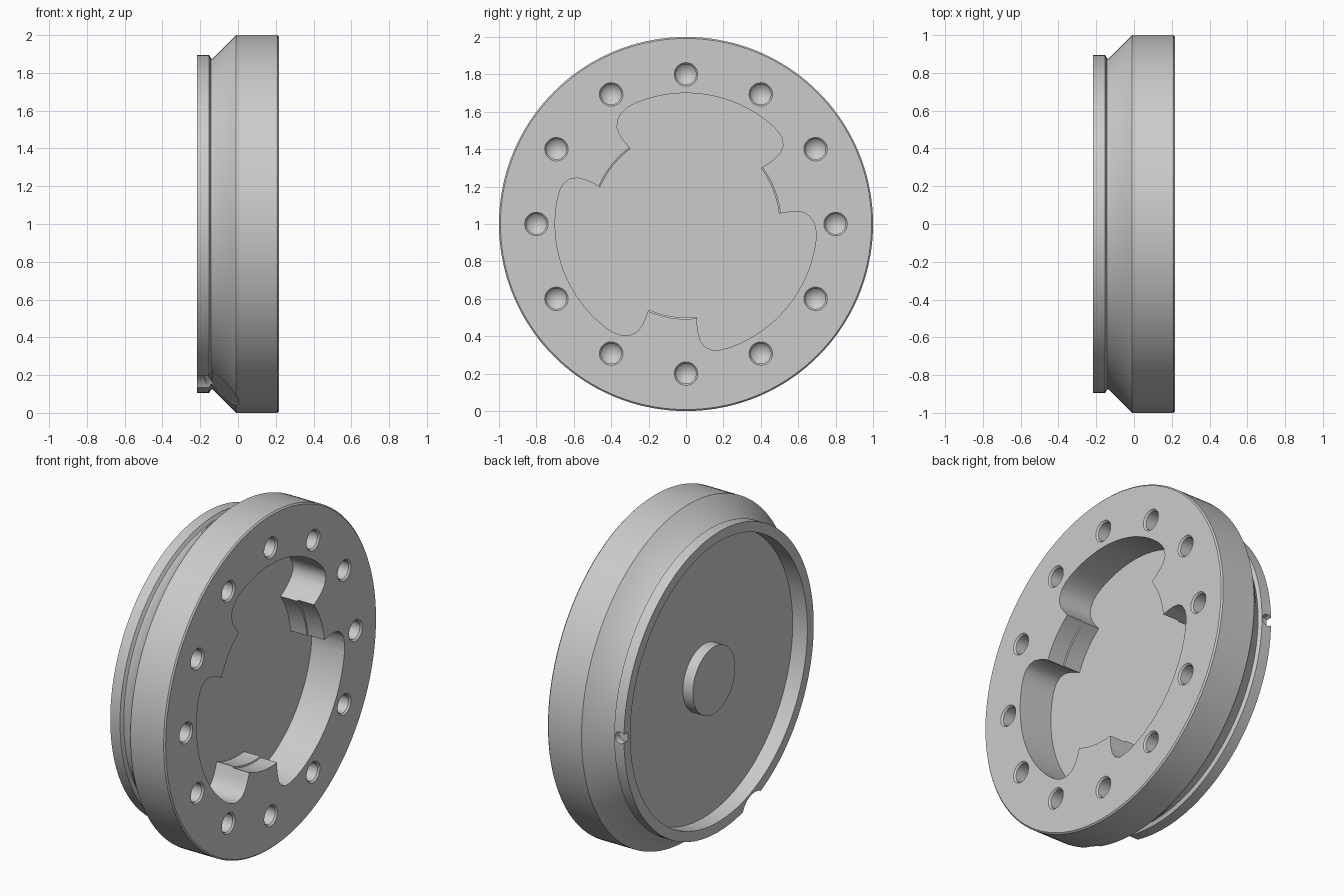
import bpy, bmesh
from math import cos, sin, pi, radians
from mathutils import Vector, Matrix

cube = bpy.data.objects.get("Cube")
if cube:
    bpy.data.objects.remove(cube, do_unlink=True)

CENTRE = Vector((0, 0, 1))
FRONT, BACK = 0.217, -0.217

grey = bpy.data.materials.new("plain_grey")
grey.use_nodes = True
COLOUR = (0.6, 0.6, 0.6, 1)
grey.diffuse_color = COLOUR
grey.node_tree.nodes["Principled BSDF"].inputs["Base Color"].default_value = COLOUR


def polar(x, r, deg):
    """Point at height x along the disc axis, at a radius and angle."""
    a = radians(deg)
    return CENTRE + Vector((x, r * cos(a), r * sin(a)))


def loft(bm, rings):
    """Skin rings of points; a one-point ring closes to a tip."""
    rings = [[bm.verts.new(p) for p in ring] for ring in rings]
    for a, b in zip(rings, rings[1:]):
        n = max(len(a), len(b))
        for i in range(n):
            j = (i + 1) % n
            if len(a) == 1:
                bm.faces.new((a[0], b[j], b[i]))
            elif len(b) == 1:
                bm.faces.new((a[i], a[j], b[0]))
            else:
                bm.faces.new((a[i], a[j], b[j], b[i]))
    for ring in (rings[0], rings[-1]):
        if len(ring) > 1:
            bm.faces.new(ring)


def lathe(bm, profile, steps, matrix=Matrix.Translation(CENTRE)):
    """Revolve (x, radius) pairs about the x axis."""
    rings = []
    for x, r in profile:
        n = steps if r else 1
        rings.append([matrix @ Vector((x, r * cos(2 * pi * i / n), r * sin(2 * pi * i / n)))
                      for i in range(n)])
    loft(bm, rings)


def finish(bm, name):
    bmesh.ops.recalc_face_normals(bm, faces=bm.faces)
    mesh = bpy.data.meshes.new(name)
    bm.to_mesh(mesh)
    bm.free()
    mesh.materials.append(grey)
    obj = bpy.data.objects.new(name, mesh)
    bpy.context.collection.objects.link(obj)
    return obj


# Disc: back boss and recess, rim, groove, cone, outer wall, front face
recess = BACK + 0.097
bm = bmesh.new()
lathe(bm, [(recess - 0.065, 0), (recess - 0.065, 0.2), (recess, 0.2), (recess, 0.835),
           (BACK, 0.835), (BACK, 0.895), (-0.153, 0.895), (-0.142, 0.875),
           (-0.132, 0.878), (-0.01, 1), (FRONT - 0.008, 1), (FRONT, 0.992),
           (FRONT, 0)], 144)
cap = finish(bm, "mount_disc")

# Three-lobed front pocket with tabs between the lobes
TAB = 0.508
LOBE = [(36.7, TAB), (36.3, .54), (36.3, .58), (37, .63), (38.8, .665), (41.5, .688), (45, .697)]
LOBE += [(a, .7) for a in range(49, 114, 4)]
LOBE += [(117, .696), (120.5, .685), (123.4, .664), (125.5, .635), (126.4, .6),
         (126.7, .57), (126.6, .54), (126.4, TAB)]
LOBE += [(a, TAB) for a in range(131, 156, 5)]


def outline(x, tab_radius):
    return [polar(x, tab_radius if r == TAB else r, a + turn)
            for turn in (0, 120, 240) for a, r in LOBE]


bm = bmesh.new()
loft(bm, [outline(0.3, TAB), outline(0.11, TAB), outline(0.107, .5), outline(0, .5)])
pocket = finish(bm, "pocket_cutter")

# Ring of twelve countersunk blind holes with drilled tips
bm = bmesh.new()
for k in range(12):
    lathe(bm, [(0.3, 0.063), (FRONT, 0.063), (FRONT - 0.01, 0.054),
               (0.11, 0.054), (0.06, 0)], 28,
          Matrix.Translation(polar(0, 0.8, 30 * k)))
holes = finish(bm, "hole_cutter")

# Shallow round index flat on the cone
ANGLE = 249.5
normal = (polar(-1, 1, ANGLE) - CENTRE).normalized()
bm = bmesh.new()
lathe(bm, [(0, 0.12), (0.3, 0.12)], 40, Matrix.Translation(polar(-0.078, 0.92, ANGLE))
      @ normal.to_track_quat('X', 'Z').to_matrix().to_4x4())
index = finish(bm, "index_cutter")

# Scoop through the rim beside the index flat
bm = bmesh.new()
lathe(bm, [(-0.3, 0.12), (-0.135, 0.12)], 40, Matrix.Translation(polar(0, 0.97, ANGLE)))
scoop = finish(bm, "scoop_cutter")

# Small keyhole notch in the rim
bm = bmesh.new()
lathe(bm, [(-0.045, 0.035), (0.1, 0.035)], 24,
      Matrix.Translation(polar(BACK + 0.025, 0.9, 0)) @ Matrix.Rotation(pi / 2, 4, 'Z'))
notch = finish(bm, "notch_cutter")

cutters = (pocket, holes, index, scoop, notch)
for cutter in cutters:
    mod = cap.modifiers.new(cutter.name, 'BOOLEAN')
    mod.operation = 'DIFFERENCE'
    mod.solver = 'EXACT'
    mod.object = cutter

# Bake the cuts, then remove the helpers
bpy.context.view_layer.update()
baked = bpy.data.meshes.new_from_object(cap.evaluated_get(bpy.context.evaluated_depsgraph_get()))
cap.modifiers.clear()
cap.data = baked
for cutter in cutters:
    bpy.data.objects.remove(cutter, do_unlink=True)

bpy.context.view_layer.objects.active = cap
cap.select_set(True)
bpy.ops.object.shade_smooth_by_angle(angle=radians(32))
